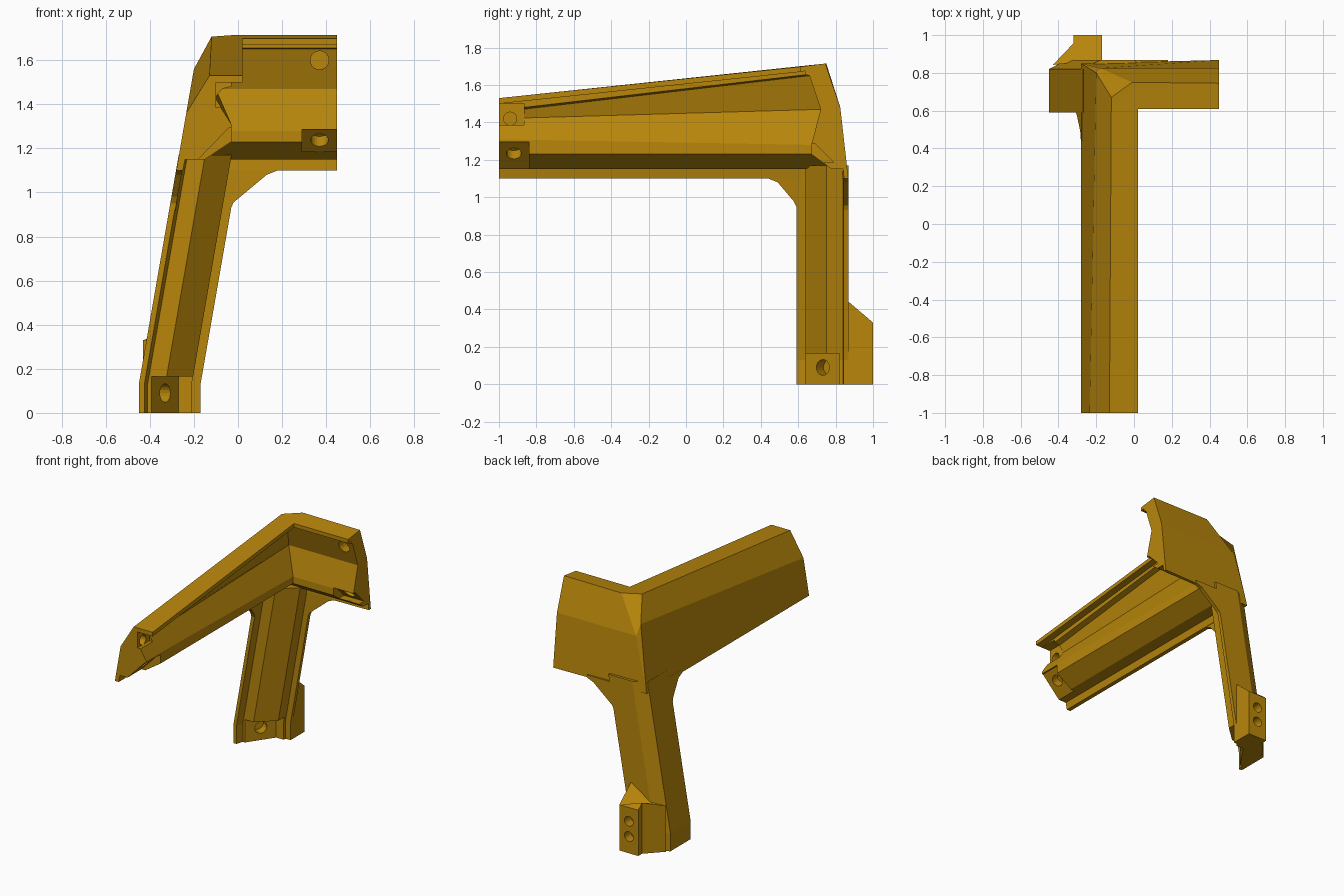
import bpy, bmesh, math
from mathutils import Vector

if "Cube" in bpy.data.objects:
    bpy.data.objects.remove(bpy.data.objects["Cube"])

gold = bpy.data.materials.new("dark gold")
gold.diffuse_color = (0.479, 0.238, 0.0033, 1)
gold.use_nodes = True
gold.node_tree.nodes["Principled BSDF"].inputs["Base Color"].default_value = gold.diffuse_color


def loft(name, loops):
    """Closed solid through loops of equal point count."""
    bm = bmesh.new()
    rings = [[bm.verts.new(p) for p in loop] for loop in loops]
    n = len(rings[0])
    for a, b in zip(rings, rings[1:]):
        for i in range(n):
            j = (i + 1) % n
            bm.faces.new((a[i], a[j], b[j], b[i]))
    bm.faces.new(rings[0])
    bm.faces.new(rings[-1][::-1])
    bmesh.ops.remove_doubles(bm, verts=bm.verts, dist=1e-5)
    bmesh.ops.recalc_face_normals(bm, faces=bm.faces)
    me = bpy.data.meshes.new(name)
    bm.to_mesh(me)
    bm.free()
    ob = bpy.data.objects.new(name, me)
    bpy.context.collection.objects.link(ob)
    me.materials.append(gold)
    return ob


def rod(center, axis, r=0.04, depth=0.2):
    """Round hole cutter along an axis."""
    c, a = Vector(center), Vector(axis).normalized()
    q = a.to_track_quat('Z', 'Y')
    ring = [Vector((r * math.cos(t), r * math.sin(t), 0))
            for t in (2 * math.pi * k / 20 for k in range(20))]
    return loft("hole_cutter", [[c + q @ (p + Vector((0, 0, s * depth / 2))) for p in ring]
                                for s in (-1, 1)])


def cut(ob, cutters):
    """Subtract the cutters and remove them."""
    for c in cutters:
        m = ob.modifiers.new("cut", 'BOOLEAN')
        m.operation, m.solver, m.object = 'DIFFERENCE', 'EXACT', c
        c.hide_render = True
    dg = bpy.context.evaluated_depsgraph_get()
    me = bpy.data.meshes.new_from_object(ob.evaluated_get(dg))
    ob.modifiers.clear()
    ob.data = me
    for c in cutters:
        bpy.data.objects.remove(c)


# Bent beam: long arm profile (x, z), corner profiles, short arm profile (y, z)
long_end = [(0.02, 1.53), (-0.13, 1.53), (-0.235, 1.36), (-0.28, 1.10), (-0.25, 1.10),
            (-0.24, 1.15), (-0.15, 1.15), (-0.03, 1.23), (-0.03, 1.31), (-0.10, 1.42),
            (-0.07, 1.455), (-0.03, 1.465), (-0.03, 1.50), (0.02, 1.50)]
short_end = [(0.61, 1.698), (0.745, 1.715), (0.825, 1.48), (0.868, 1.10), (0.845, 1.10),
             (0.84, 1.15), (0.78, 1.15), (0.67, 1.23), (0.67, 1.28), (0.72, 1.47),
             (0.66, 1.65), (0.64, 1.655), (0.64, 1.675), (0.61, 1.67)]
corner_long, corner_short = [], []
for (x, _), (y, z) in zip(long_end, short_end):
    corner_long.append((x, y, z))
    corner_short.append((x, y, z))
corner_long[1], corner_short[1] = (-0.12, 0.67, 1.707), (-0.01, 0.75, 1.715)
corner_long[2], corner_short[2] = (-0.20, 0.80, 1.56), (-0.18, 0.825, 1.48)
corner_long[3] = corner_short[3] = (-0.28, 0.85, 1.10)
corner_long[4] = corner_short[4] = (-0.25, 0.83, 1.10)
beam = loft("bent_beam", [[(x, -1, z) for x, z in long_end], corner_long, corner_short,
                          [(0.45, y, z) for y, z in short_end]])

# Slanted seats and bolt holes at the beam ends
low_long = [(-0.19, 1.14), (-0.04, 1.295), (0.1, 1.295), (0.1, 1.14)]
high_long = [(-0.10, 1.385), (-0.10, 1.50), (-0.0299, 1.50), (-0.0299, 1.385)]
low_short = [(0.79, 1.185), (0.69, 1.285), (0.55, 1.285), (0.55, 1.185)]
cut(beam, [
    loft("seat_cutter", [[(x, y, z) for x, z in low_long] for y in (-1.1, -0.84)]),
    loft("seat_cutter", [[(x, y, z) for x, z in high_long] for y in (-1.1, -0.865)]),
    loft("seat_cutter", [[(x, y, z) for y, z in low_short] for x in (0.29, 0.6)]),
    rod((-0.10, -0.92, 1.235), (1, 0, -1), 0.04, 0.12),
    rod((-0.10, -0.94, 1.42), (1, 0, 0), 0.035, 0.12),
    rod((0.37, 0.74, 1.24), (0, -1, -1), 0.04, 0.12),
    rod((0.37, 0.70, 1.60), (0, 1, 0), 0.042, 0.12),
])


# Leaning post
def lean(z):
    return 0.174 * max(0, z - 0.13)


section = [(-0.45, 0.59), (-0.45, 0.82), (-0.36, 0.868), (-0.17, 0.868), (-0.17, 0.842),
           (-0.21, 0.84), (-0.21, 0.75), (-0.33, 0.64), (-0.41, 0.64), (-0.425, 0.59)]
post = loft("post", [[(x + lean(z), y, z) for x, y in section] for z in (0, 0.13, 1.17)])
seat = [(-0.40, 0.63), (-0.27, 0.82), (-0.1, 0.82), (-0.1, 0.5), (-0.40, 0.5)]
cut(post, [
    loft("seat_cutter", [[(x, y, z) for x, y in seat] for z in (-0.1, 0.165)]),
    rod((-0.335, 0.735, 0.09), (1, -0.7, 0), 0.042, 0.12),
])

# Thin webs bracing the post to each arm
side = [(0.63, 0.90), (0.59, 0.92), (0.59, 0.95), (0.575, 0.98), (0.49, 1.08),
        (0.44, 1.10), (0.44, 1.12), (0.63, 1.12)]
loft("side_web", [[(-0.45 + lean(z) + t, y, z) for y, z in side] for t in (0, 0.028)])
back = [(-0.06, 0.90), (-0.036, 0.92), (-0.02, 0.955), (0.13, 1.08), (0.18, 1.10),
        (0.18, 1.12), (-0.06, 1.12)]
loft("back_web", [[(x, y, z) for x, z in back] for y in (0.842, 0.868)])

# Mounting block with sloped top on the back of the post
plan = [(-0.17, 0.85), (-0.17, 1.0), (-0.32, 1.0), (-0.32, 0.957), (-0.43, 0.842), (-0.36, 0.85)]
block = loft("mounting_block", [[(x, y, 0) for x, y in plan],
                                [(x, y, 0.33 + (1 - y) * 0.85) if x > -0.35 else
                                 (x, y, 0.33) for x, y in plan]])
cut(block, [rod((-0.245, 1.0, z), (0, 1, 0), 0.035, 0.14) for z in (0.12, 0.23)])
